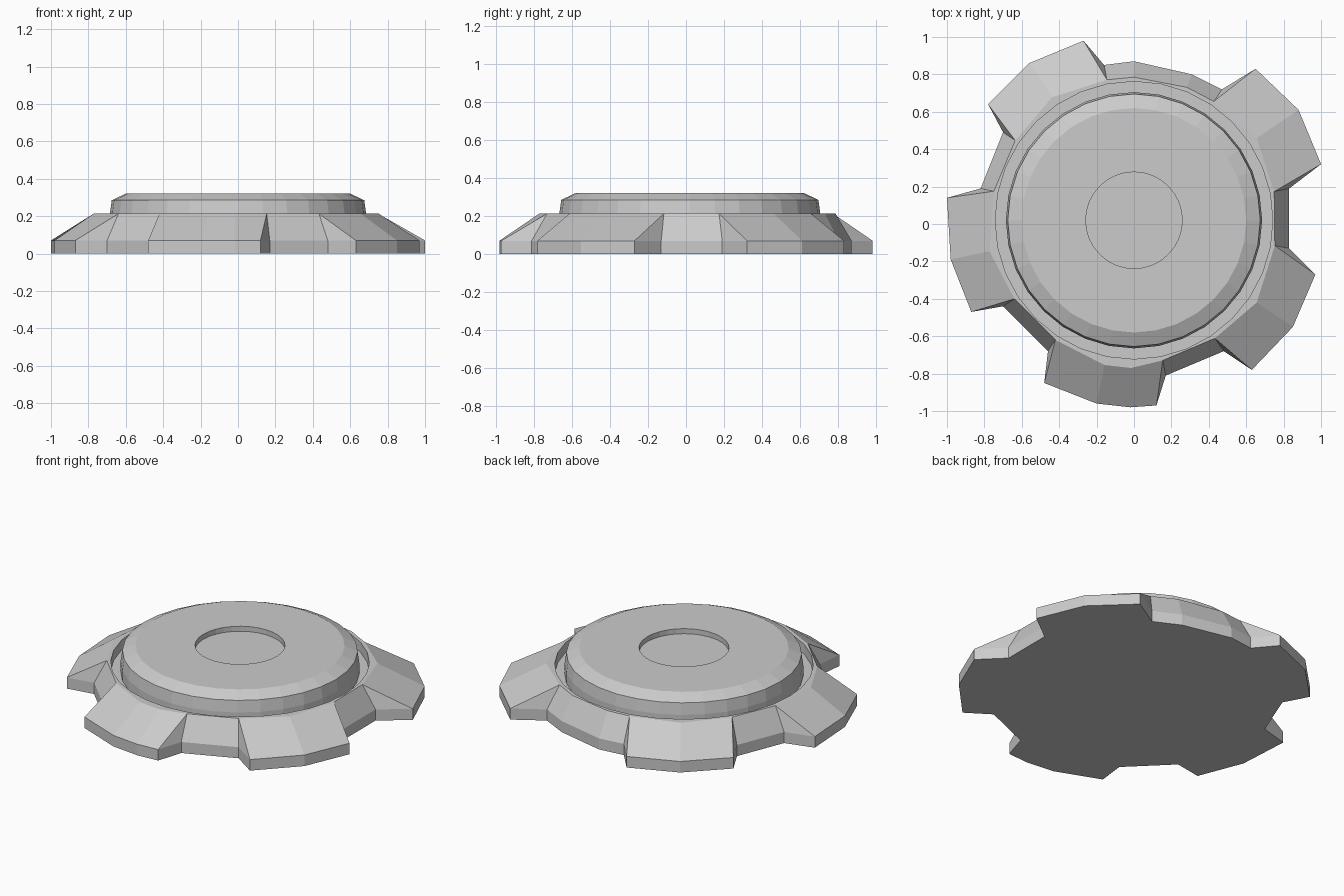
import bpy
import bmesh
from math import cos, sin, tau
from mathutils import Vector

cube = bpy.data.objects.get("Cube")
if cube:
    bpy.data.objects.remove(cube, do_unlink=True)

CENTRE = Vector((0, 0.02, 0))
SEGMENTS = 32
EDGE_Z, RIM_Z, GROOVE_Z = 0.07, 0.213, 0.15

grey = bpy.data.materials.new("plain grey")
grey.use_nodes = True
colour = (0.6, 0.6, 0.6, 1)
grey.diffuse_color = colour
grey.node_tree.nodes["Principled BSDF"].inputs["Base Color"].default_value = colour


def finish(bm, name):
    """Turn a bmesh into a flat-shaded, grey object."""
    bmesh.ops.recalc_face_normals(bm, faces=bm.faces[:])
    mesh = bpy.data.meshes.new(name)
    bm.to_mesh(mesh)
    bm.free()
    mesh.materials.append(grey)
    obj = bpy.data.objects.new(name, mesh)
    bpy.context.collection.objects.link(obj)
    return obj


def circle(bm, radius, z):
    """Ring of vertices around the common centre."""
    return [bm.verts.new(CENTRE + Vector((radius * cos(tau * i / SEGMENTS),
                                          radius * sin(tau * i / SEGMENTS), z)))
            for i in range(SEGMENTS)]


def bridge(bm, low, high):
    """Join two loops of equal length, skipping repeated vertices."""
    count = len(low)
    for i in range(count):
        j = (i + 1) % count
        corners = list(dict.fromkeys((low[i], low[j], high[j], high[i])))
        if len(corners) > 2:
            bm.faces.new(corners)


# Outer outline in hundredths, anticlockwise: each lobe, then the notch after it
sections = [
    ([(100, 32), (88, 61), (65, 83)], [(47, 72), (31, 80), (0, 87), (-16, 85)]),
    ([(-27, 98), (-56, 86), (-78, 64)], [(-70, 49), (-82, 19)]),
    ([(-100, 14), (-98, -19), (-87, -47)], [(-70, -44), (-46, -68)]),
    ([(-48, -85), (-20, -96), (-2, -98), (12, -97)], [(17, -81), (48, -68)]),
    ([(63, -78), (85, -55), (97, -27)], [(83, -13), (83, 19)]),
]


def rim_vert(bm, point, radius):
    """Upper rim vertex in the direction of an outline point."""
    direction = Vector((point[0] / 100, point[1] / 100, 0)) - CENTRE
    return bm.verts.new(CENTRE + direction.normalized() * radius + Vector((0, 0, RIM_Z)))


# Lobed base: upright edge, sloping flanks and a flat rim
bm = bmesh.new()
outline, rim = [], []
notch_rims = []
for lobe, notch in sections:
    notch_rims.append([rim_vert(bm, p, 0.765) for p in notch])
for i, (lobe, notch) in enumerate(sections):
    outline += lobe + notch
    # Lobe ends share the rim corners of the neighbouring notches
    rim.append(notch_rims[i - 1][-1])
    rim += [rim_vert(bm, p, 0.79) for p in lobe[1:-1]]
    rim.append(notch_rims[i][0])
    rim += notch_rims[i]

bottom = [bm.verts.new((x / 100, y / 100, 0)) for x, y in outline]
edge = [bm.verts.new((x / 100, y / 100, EDGE_Z)) for x, y in outline]
bm.faces.new(bottom)
bridge(bm, bottom, edge)
bridge(bm, edge, rim)

# Round groove sunk into the rim
groove_top = circle(bm, 0.742, RIM_Z)
groove_floor = circle(bm, 0.742, GROOVE_Z)
bridge(bm, groove_floor, groove_top)
bm.faces.new(groove_floor)
boundary = [e for e in bm.edges if len(e.link_faces) == 1]
bmesh.ops.triangle_fill(bm, edges=boundary, use_beauty=True, normal=(0, 0, 1))
finish(bm, "lobed_base")

# Raised disc: tapered side, bevelled shoulder and a shallow central recess
bm = bmesh.new()
profile = [(0.685, GROOVE_Z), (0.685, RIM_Z), (0.675, 0.285),
           (0.6, 0.32), (0.258, 0.32), (0.258, 0.288)]
loops = [circle(bm, radius, z) for radius, z in profile]
for low, high in zip(loops, loops[1:]):
    bridge(bm, low, high)
bm.faces.new(loops[0])
bm.faces.new(loops[-1])
finish(bm, "raised_disc")
